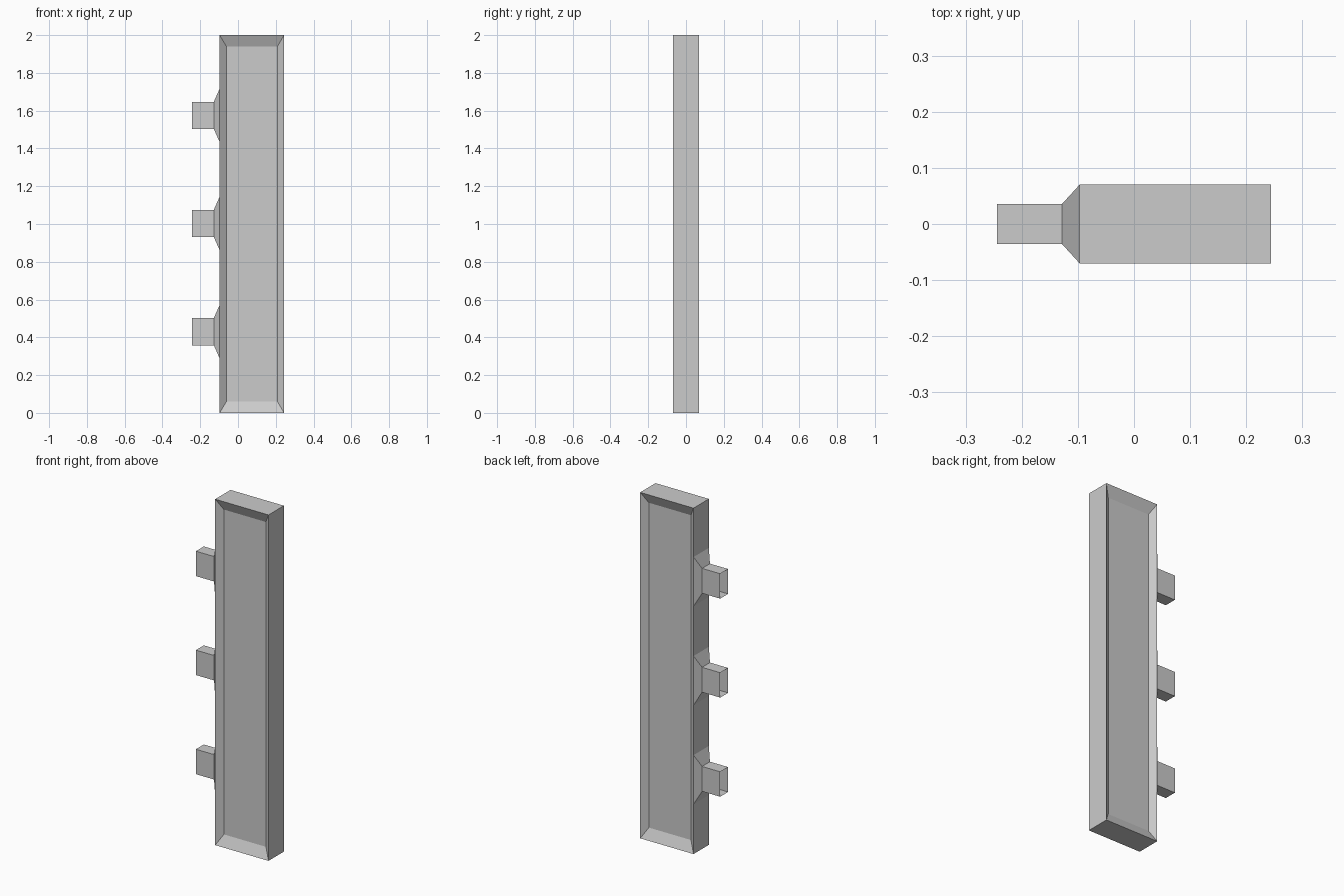
import bpy

if "Cube" in bpy.data.objects:
    bpy.data.objects.remove(bpy.data.objects["Cube"])

X0, X1, Y, H = -0.097, 0.244, 0.07, 2.0
PEG_Z = (0.43, 1.003, 1.575)
FLARE = 0.142


def make(name, verts, faces):
    mesh = bpy.data.meshes.new(name)
    mesh.from_pydata(verts, [], faces)
    mesh.update()
    obj = bpy.data.objects.new(name, mesh)
    bpy.context.collection.objects.link(obj)
    return obj


def loft(rings):
    verts = [v for ring in rings for v in ring]
    faces = [(4 * r + i, 4 * r + (i + 1) % 4, 4 * r + 4 + (i + 1) % 4, 4 * r + 4 + i)
             for r in range(len(rings) - 1) for i in range(4)]
    return verts, faces


def panel_ring(y, dx, dz):
    a, b = X0 + dx, X1 - dx
    return [(b, y, dz), (a, y, dz), (a, y, H - dz), (b, y, H - dz)]


def peg_ring(x, y, z, h):
    return [(x, y, z - h), (x, -y, z - h), (x, -y, z + h), (x, y, z + h)]


# Upright panel with a bevelled recess on front and back
D = 0.028
verts, faces = loft([panel_ring(-Y + D, 0.036, 0.061), panel_ring(-Y, 0, 0),
                     panel_ring(Y, 0, 0), panel_ring(Y - D, 0.036, 0.061)])
faces += [(3, 2, 1, 0), (12, 13, 14, 15)]
del faces[5]  # left edge is rebuilt around the hollow connectors

# Left edge strips between the connectors
levels = [0.0] + [z + s * FLARE for z in PEG_Z for s in (-1, 1)] + [H]
for lo, hi in zip(levels[::2], levels[1::2]):
    n = len(verts)
    verts += [(X0, Y, lo), (X0, -Y, lo), (X0, -Y, hi), (X0, Y, hi)]
    faces.append((n, n + 1, n + 2, n + 3))
make("panel", verts, faces)

# Flared, open-ended rectangular connectors
for k, z in enumerate(PEG_Z, 1):
    make(f"connector_{k}", *loft([peg_ring(X0, Y, z, FLARE),
                                  peg_ring(-0.128, 0.036, z, 0.072),
                                  peg_ring(-0.244, 0.036, z, 0.072)]))
